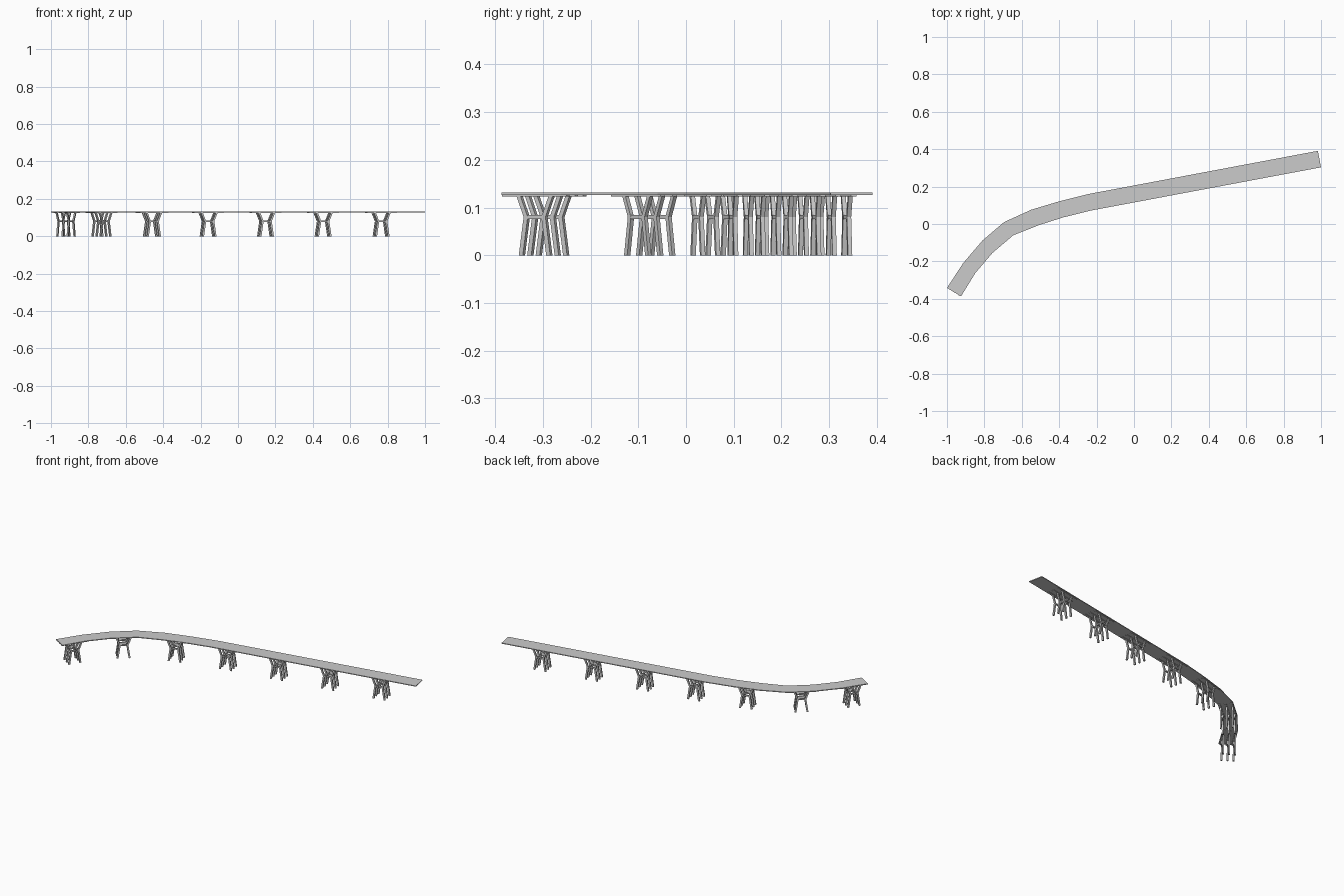
import bpy, bmesh, math
from mathutils import Vector, Matrix

if "Cube" in bpy.data.objects:
    bpy.data.objects.remove(bpy.data.objects["Cube"])

TOP, UNDER = 0.131, 0.1265      # deck faces
LEFT = [(-1.0, -0.342), (-0.914, -0.21), (-0.81, -0.088), (-0.695, 0.01),
        (-0.55, 0.076), (-0.40, 0.121), (-0.245, 0.16), (0.983, 0.391)]
RIGHT = [(-0.925, -0.387), (-0.848, -0.262), (-0.757, -0.155), (-0.645, -0.06),
         (-0.505, -0.005), (-0.38, 0.035), (-0.235, 0.071), (1.0, 0.303)]
CENTRE = [(Vector(a) + Vector(b)) / 2 for a, b in zip(LEFT, RIGHT)]


def finish(name, bm):
    bmesh.ops.recalc_face_normals(bm, faces=bm.faces[:])
    mesh = bpy.data.meshes.new(name)
    bm.to_mesh(mesh)
    bm.free()
    obj = bpy.data.objects.new(name, mesh)
    bpy.context.collection.objects.link(obj)
    return obj


def add_prism(bm, pts, offset, width):
    """Extrude an outline in the local xz plane across y."""
    a = [bm.verts.new((x, offset - width / 2, z)) for x, z in pts]
    b = [bm.verts.new((x, offset + width / 2, z)) for x, z in pts]
    bm.faces.new(a)
    bm.faces.new(b[::-1])
    for i in range(len(pts)):
        j = (i + 1) % len(pts)
        bm.faces.new((a[i], b[i], b[j], a[j]))


# curved road deck
bm = bmesh.new()
rings = []
for l, r in zip(LEFT, RIGHT):
    rings.append([bm.verts.new((p[0], p[1], z))
                  for p, z in ((l, TOP), (r, TOP), (r, UNDER), (l, UNDER))])
for a, b in zip(rings, rings[1:]):
    for i in range(4):
        j = (i + 1) % 4
        bm.faces.new((a[i], a[j], b[j], b[i]))
bm.faces.new(rings[0])
bm.faces.new(rings[-1][::-1])
finish("deck", bm)


def path_at(x):
    for a, b in zip(CENTRE, CENTRE[1:]):
        if a.x <= x <= b.x:
            d = b - a
            return a + d * ((x - a.x) / d.x), math.atan2(d.y, d.x)


# trestle piers: three waisted frames side by side, with stringers on top
H = 0.005
for n, x in enumerate((-0.92, -0.73, -0.46, -0.16, 0.147, 0.455, 0.765), 1):
    pos, ang = path_at(x)
    place = Matrix.Translation((pos.x, pos.y, 0)) @ Matrix.Rotation(ang, 4, 'Z')
    legs, beams = bmesh.new(), bmesh.new()
    for off in (-0.033, 0, 0.033):
        for s in (-1, 1):
            # splayed leg with outward bent arm
            add_prism(legs, [(s * (0.034 - H), 0), (s * (0.034 + H), 0),
                             (s * (0.022 + H), 0.08), (s * (0.041 + H), 0.127),
                             (s * (0.041 - H), 0.127), (s * (0.022 - H), 0.08)],
                      off, 0.009)
        # waist tie
        add_prism(legs, [(-0.022, 0.076), (0.022, 0.076),
                         (0.022, 0.084), (-0.022, 0.084)], off, 0.008)
        # stringer under the deck
        add_prism(beams, [(-0.08, 0.1235), (0.08, 0.1235),
                          (0.08, 0.129), (-0.08, 0.129)], off, 0.012)
    for name, mesh in (("trestle_frames", legs), ("stringers", beams)):
        finish(f"{name}_{n}", mesh).matrix_world = place
